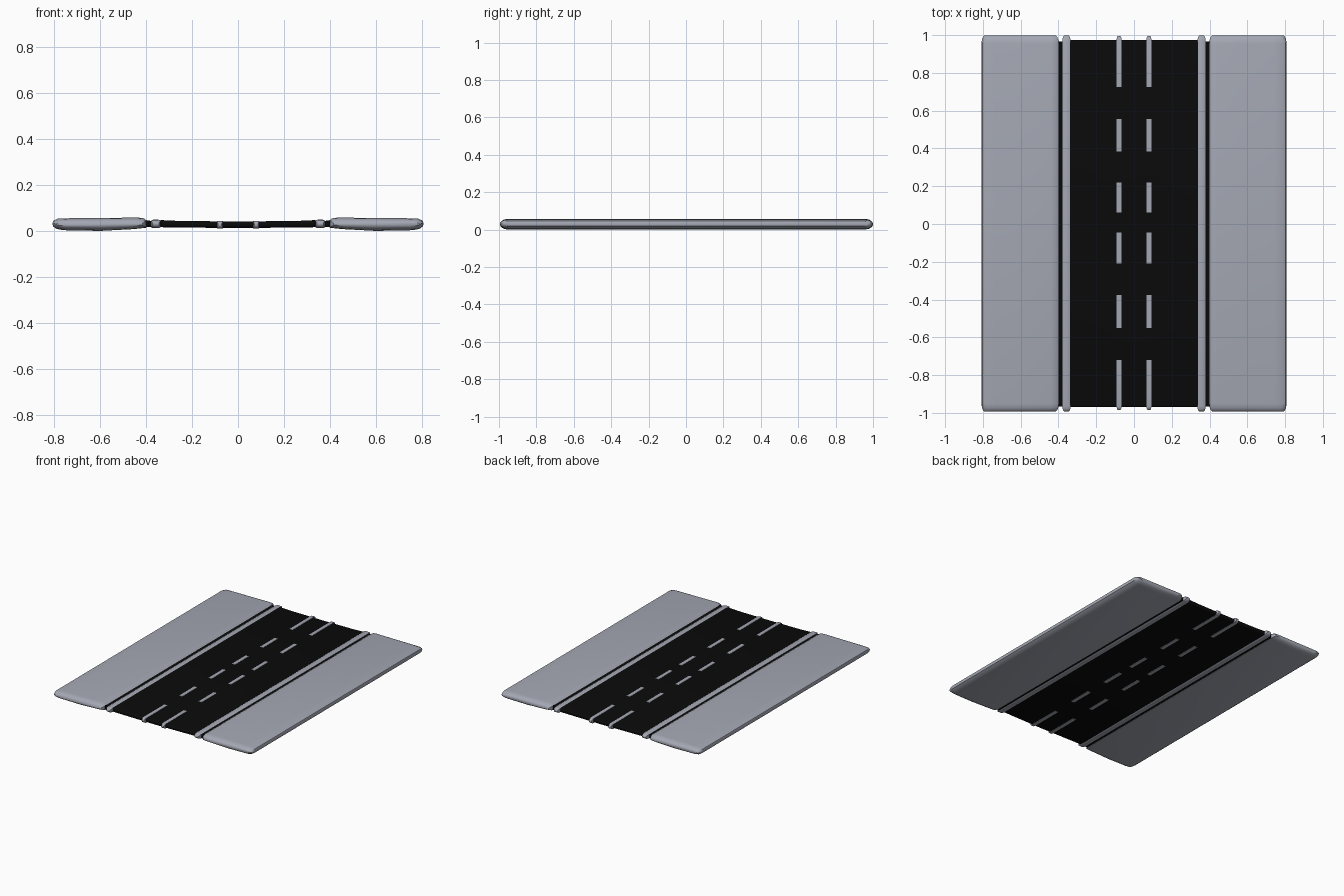
import bpy, bmesh, math

if "Cube" in bpy.data.objects:
    bpy.data.objects.remove(bpy.data.objects["Cube"])


def material(name, rgb):
    m = bpy.data.materials.new(name)
    m.diffuse_color = (*rgb, 1)
    m.use_nodes = True
    m.node_tree.nodes["Principled BSDF"].inputs["Base Color"].default_value = m.diffuse_color
    return m


GREY = material("pale grey concrete", (0.37, 0.39, 0.45))
BLACK = material("black asphalt", (0.003, 0.003, 0.003))


def strip(name, profile, y0, y1, mat, round0=0.0, round1=0.0, mirror=False):
    """Sweep a closed (x, z) profile along y, flattening it at rounded ends."""
    zs = [p[1] for p in profile]
    xs = [p[0] for p in profile]
    zc, xc = (min(zs) + max(zs)) / 2, (min(xs) + max(xs)) / 2
    half_w = (max(xs) - min(xs)) / 2
    stations = []
    for y, r, s in ((y0, round0, 1), (y1, round1, -1)):
        steps = [(y + s * r * (1 - math.cos(a)), math.sin(a), r)
                 for a in (math.radians(d) for d in (15, 35, 60, 90))] if r else [(y, 1, 0)]
        stations += steps if s == 1 else steps[::-1]
    bm = bmesh.new()
    rings = []
    for y, k, r in stations:
        kx = 1 - (1 - k) * min(r * 0.5, half_w * 0.5) / half_w
        rings.append([bm.verts.new((xc + (x - xc) * kx, y, zc + (z - zc) * k))
                      for x, z in profile])
    n = len(profile)
    for a, b in zip(rings, rings[1:]):
        for i in range(n):
            bm.faces.new((a[i], a[(i + 1) % n], b[(i + 1) % n], b[i]))
    bm.faces.new(rings[0])
    bm.faces.new(rings[-1][::-1])
    if mirror:
        for v in bm.verts:
            v.co.x *= -1
    bmesh.ops.recalc_face_normals(bm, faces=bm.faces)
    me = bpy.data.meshes.new(name)
    bm.to_mesh(me)
    bm.free()
    me.materials.append(mat)
    ob = bpy.data.objects.new(name, me)
    bpy.context.collection.objects.link(ob)
    bpy.ops.object.select_all(action='DESELECT')
    ob.select_set(True)
    bpy.context.view_layer.objects.active = ob
    bpy.ops.object.shade_smooth_by_angle(angle=math.radians(40))
    return ob


# Profiles in (x, z)
sidewalk = [(0.398, 0.014), (0.45, 0.008), (0.60, 0.0), (0.76, 0.003), (0.79, 0.009),
            (0.805, 0.020), (0.808, 0.033), (0.803, 0.045), (0.785, 0.053), (0.74, 0.055),
            (0.60, 0.056), (0.44, 0.058), (0.412, 0.056), (0.398, 0.046)]
gutter = [(0.376, 0.016), (0.402, 0.016), (0.402, 0.047), (0.376, 0.043)]
edge_line = [(0.336, 0.017), (0.345, 0.012), (0.370, 0.012), (0.379, 0.016),
             (0.379, 0.044), (0.370, 0.049), (0.347, 0.049), (0.336, 0.045)]

# Sidewalks, gutters and edge lines on both sides
for side, flip in (("right", False), ("left", True)):
    strip(side + "_sidewalk", sidewalk, -0.995, 1.0, GREY, 0.045, 0.045, flip)
    strip(side + "_gutter", gutter, -0.965, 0.965, BLACK, mirror=flip)
    strip(side + "_edge_line", edge_line, -0.993, 0.998, GREY, 0.03, 0.03, flip)

# Road bed, slightly dished toward the middle
road = [(-0.338, 0.016), (0.0, 0.012), (0.338, 0.016),
        (0.338, 0.047), (0.25, 0.043), (0.0, 0.041), (-0.25, 0.043), (-0.338, 0.047)]
strip("road", road, -0.97, 0.975, BLACK, 0.012, 0.012)

# Lane dashes run through the slab and round over at the ends of the road
dash = [(0.066, 0.0105), (0.092, 0.0105), (0.092, 0.0435), (0.066, 0.0435)]
spans = [(-0.985, -0.72), (-0.55, -0.375), (-0.21, -0.045),
         (0.06, 0.22), (0.385, 0.555), (0.725, 0.995)]
for side, flip in (("right", False), ("left", True)):
    for i, (a, b) in enumerate(spans):
        strip(f"{side}_lane_dash_{i + 1}", dash, a, b, GREY,
              0.02 if i == 0 else 0, 0.02 if i == 5 else 0, flip)
